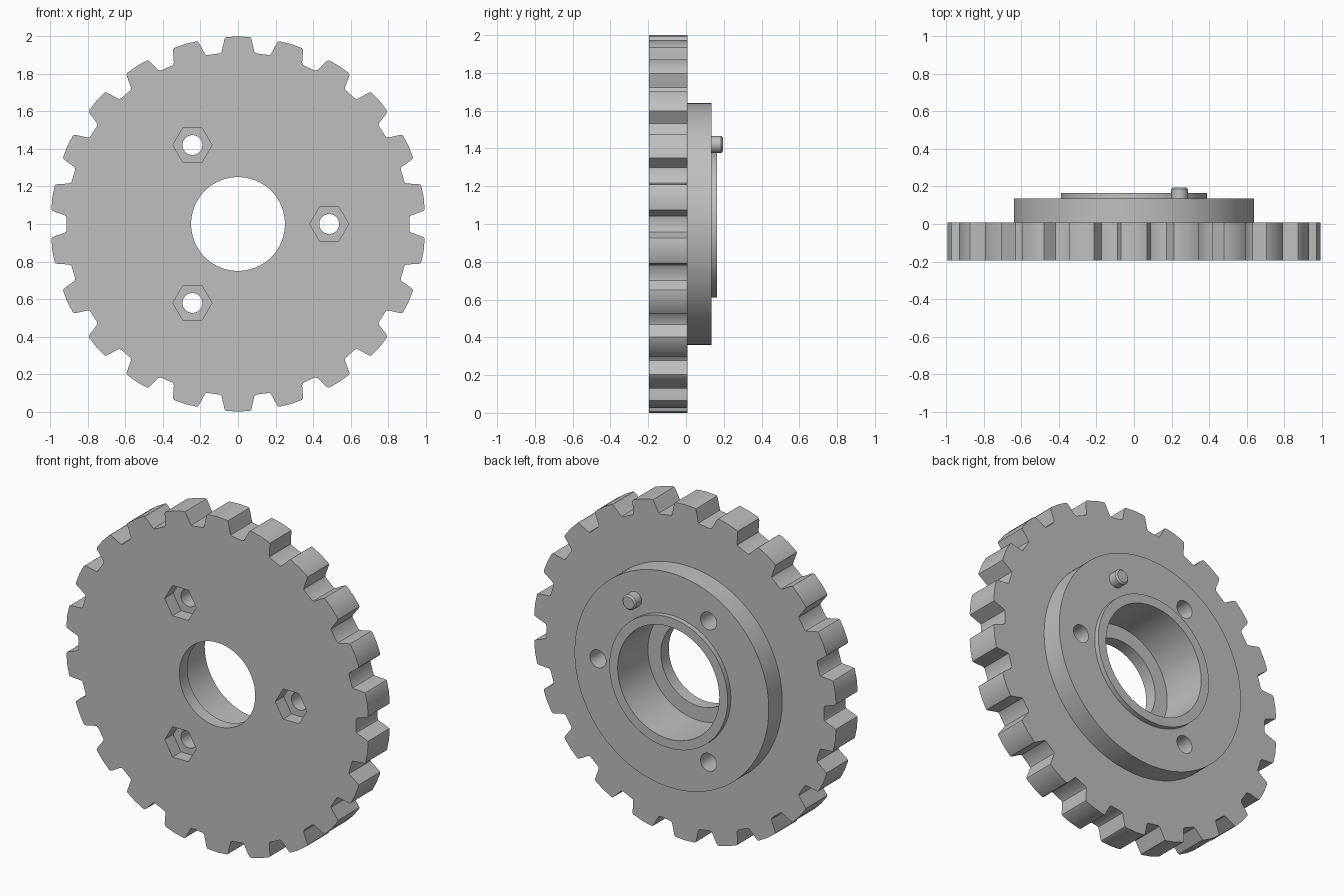
import bpy, bmesh
from math import sin, cos, pi, tau, radians

cube = bpy.data.objects.get("Cube")
if cube:
    bpy.data.objects.remove(cube, do_unlink=True)

steel = bpy.data.materials.new("steel_grey")
steel.use_nodes = True
GREY = (0.52, 0.52, 0.52, 1)
steel.diffuse_color = GREY
steel.node_tree.nodes["Principled BSDF"].inputs["Base Color"].default_value = GREY

AXIS_Z = 1.0
TEETH = 22
BOLT_R = 0.486
bolts = [(BOLT_R * cos(k * tau / 3), BOLT_R * sin(k * tau / 3)) for k in range(3)]


def ring(radius, sides, centre=(0, 0)):
    """Regular outline in the x/z plane, first corner on +x."""
    return [(centre[0] + radius * cos(i * tau / sides),
             centre[1] + radius * sin(i * tau / sides)) for i in range(sides)]


def prism(name, outlines, y0, y1):
    """Extrude outlines along y into one object."""
    bm = bmesh.new()
    for outline in outlines:
        front = bm.faces.new([bm.verts.new((x, y0, z + AXIS_Z)) for x, z in outline])
        out = bmesh.ops.extrude_face_region(bm, geom=[front], use_keep_orig=True)
        verts = [v for v in out["geom"] if isinstance(v, bmesh.types.BMVert)]
        bmesh.ops.translate(bm, verts=verts, vec=(0, y1 - y0, 0))
    bmesh.ops.recalc_face_normals(bm, faces=bm.faces)
    mesh = bpy.data.meshes.new(name)
    bm.to_mesh(mesh)
    bm.free()
    mesh.materials.append(steel)
    obj = bpy.data.objects.new(name, mesh)
    bpy.context.collection.objects.link(obj)
    return obj


def bake(obj):
    """Replace the mesh by its modified result."""
    graph = bpy.context.evaluated_depsgraph_get()
    mesh = bpy.data.meshes.new_from_object(obj.evaluated_get(graph))
    obj.modifiers.clear()
    obj.data = mesh


def combine(obj, tool, operation):
    mod = obj.modifiers.new(operation, "BOOLEAN")
    mod.operation, mod.solver, mod.object = operation, "EXACT", tool
    bake(obj)
    bpy.data.objects.remove(tool, do_unlink=True)


def smooth(obj):
    bpy.ops.object.select_all(action="DESELECT")
    obj.select_set(True)
    bpy.context.view_layer.objects.active = obj
    bpy.ops.object.shade_smooth_by_angle(angle=radians(25))


# Toothed plate: half a tooth as (angle, radius), mirrored and repeated
half_tooth = [(0.062, 0.998), (0.069, 0.995), (0.074, 0.985),
              (0.092, 0.928), (0.097, 0.919), (0.106, 0.915)]
tooth = [(-a, r) for a, r in reversed(half_tooth)] + [(0, 1.0)] + half_tooth
gear_outline = []
for t in range(TEETH):
    mid = pi / 2 + t * tau / TEETH
    gear_outline += [(r * cos(mid + a), r * sin(mid + a)) for a, r in tooth]
gear = prism("gear_body", [gear_outline], -0.195, 0.008)

# Rear boss and raised lip
combine(gear, prism("boss", [ring(0.64, 128)], -0.05, 0.135), "UNION")
combine(gear, prism("lip", [ring(0.39, 96)], 0.05, 0.165), "UNION")

# Stepped centre bore
combine(gear, prism("bore", [ring(0.25, 96)], -0.3, 0.3), "DIFFERENCE")
combine(gear, prism("bearing_seat", [ring(0.335, 96)], -0.12, 0.3), "DIFFERENCE")

# Bolt holes with hexagonal nut pockets on the front
combine(gear, prism("bolt_holes", [ring(0.053, 32, c) for c in bolts], -0.3, 0.3), "DIFFERENCE")
combine(gear, prism("nut_pockets", [ring(0.104, 6, c) for c in bolts], -0.3, -0.115), "DIFFERENCE")
smooth(gear)

# Locating pin with a chamfered end
pin = prism("locating_pin", [ring(0.045, 32, (BOLT_R / 2, BOLT_R * sin(tau / 6)))], 0.1, 0.195)
chamfer = pin.modifiers.new("chamfer", "BEVEL")
chamfer.width, chamfer.segments = 0.009, 1
chamfer.limit_method, chamfer.angle_limit = "ANGLE", radians(60)
bake(pin)
smooth(pin)
